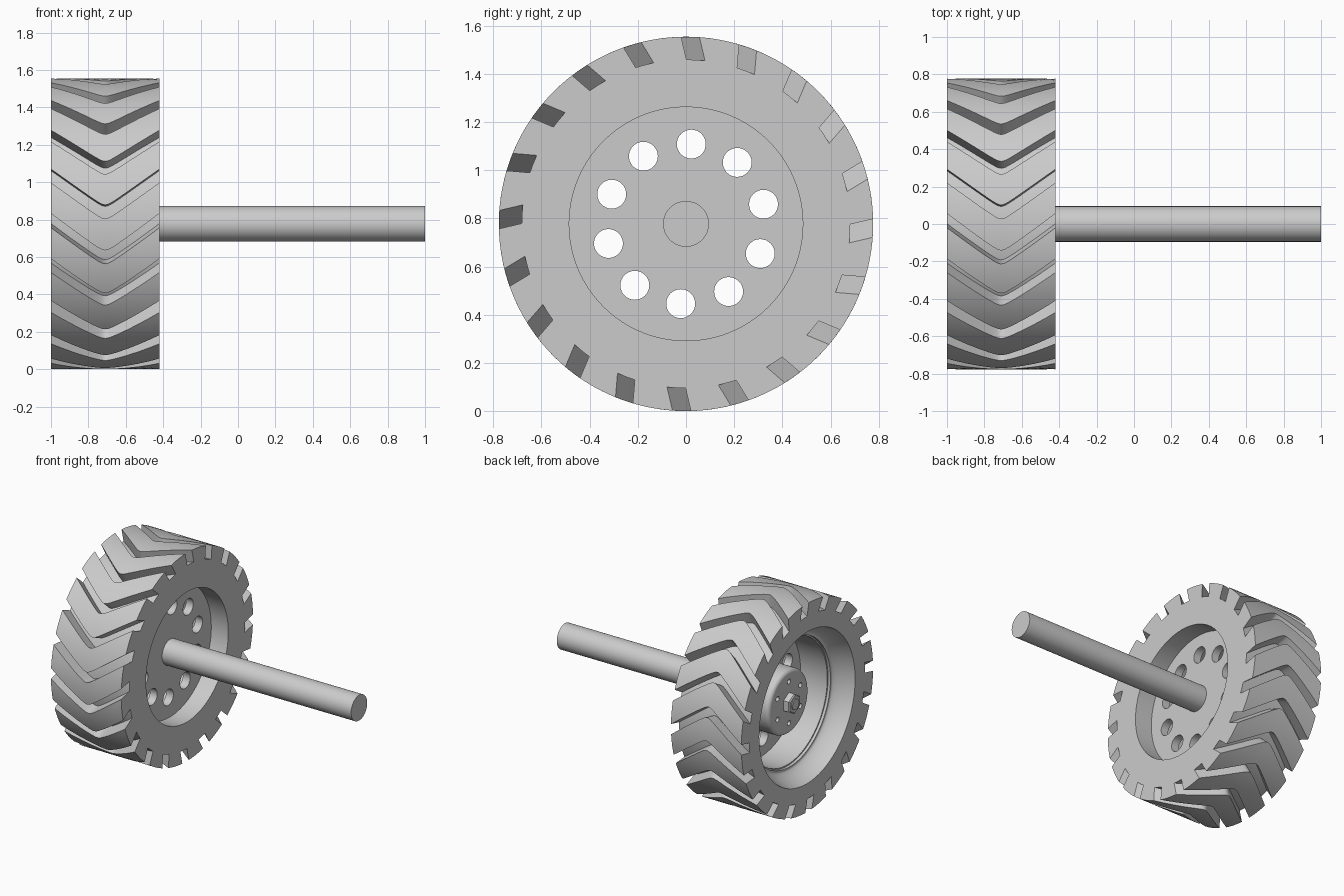
import bpy, bmesh, math
from math import sin, cos, pi, radians, asin

if "Cube" in bpy.data.objects:
    bpy.data.objects.remove(bpy.data.objects["Cube"], do_unlink=True)

R_OUT, R_BASE = 0.777, 0.682          # tread top and groove floor
X_OUT, X_IN = -1.0, -0.42             # tyre side walls
X_MID, HALF = -0.71, 0.29
SEG, LUGS = 120, 20

grey = bpy.data.materials.new("light grey")
grey.use_nodes = True
grey.diffuse_color = (0.6, 0.6, 0.6, 1)
grey.node_tree.nodes["Principled BSDF"].inputs["Base Color"].default_value = grey.diffuse_color


def polar(x, r, a):
    """Point around the axle; angle runs from the top towards the back."""
    return (x, r * sin(a), R_OUT + r * cos(a))


def lathe(bm, profile, segments=SEG, closed=False, phase=0.0):
    """Revolve an (x, radius) profile; an open profile gets flat end caps."""
    rings = [[bm.verts.new(polar(x, r, phase + 2 * pi * i / segments)) for i in range(segments)]
             for x, r in profile]
    pairs = list(zip(rings, rings[1:]))
    if closed:
        pairs.append((rings[-1], rings[0]))
    else:
        bm.faces.new(rings[0])
        bm.faces.new(rings[-1])
    for a, b in pairs:
        for i in range(segments):
            j = (i + 1) % segments
            bm.faces.new((a[i], a[j], b[j], b[i]))


def finish(name, bm):
    bmesh.ops.recalc_face_normals(bm, faces=bm.faces)
    mesh = bpy.data.meshes.new(name)
    bm.to_mesh(mesh)
    bm.free()
    obj = bpy.data.objects.new(name, mesh)
    bpy.context.collection.objects.link(obj)
    mesh.materials.append(grey)
    return obj


def turned(name, profile, **options):
    bm = bmesh.new()
    lathe(bm, profile, **options)
    return finish(name, bm)


def drill(target, count, ring, radius, x0, x1, phase):
    """Cut a circle of holes parallel to the axle."""
    bm = bmesh.new()
    for k in range(count):
        a = phase + 2 * pi * k / count
        rims = []
        for x in (x0, x1):
            _, cy, cz = polar(x, ring, a)
            rims.append([bm.verts.new((x, cy + radius * sin(t), cz + radius * cos(t)))
                         for t in (2 * pi * i / 32 for i in range(32))])
            bm.faces.new(rims[-1])
        for i in range(32):
            j = (i + 1) % 32
            bm.faces.new((rims[0][i], rims[0][j], rims[1][j], rims[1][i]))
    cutter = finish("hole_cutter", bm)
    cutter.hide_render = True
    mod = target.modifiers.new("holes", 'BOOLEAN')
    mod.operation, mod.solver, mod.object = 'DIFFERENCE', 'EXACT', cutter
    bpy.context.view_layer.objects.active = target
    bpy.ops.object.modifier_apply(modifier=mod.name)
    bpy.data.objects.remove(cutter, do_unlink=True)


def groove_angle(apex, u, r, side):
    """Angle of a straight-walled chevron groove wall at radius r."""
    sweep = 0.73 * max(0.0, math.sqrt(u * u + 0.0006) - 0.0245)
    return apex + asin((sweep + side * 0.037) / r)


def add_lug(bm, apex, steps=6):
    """One chevron tread block between two neighbouring grooves."""
    pitch = 2 * pi / LUGS
    half = [0.0, 0.01, 0.022, 0.04, 0.07, 0.12, 0.18, 0.24, HALF]
    us = [-u for u in reversed(half[1:])] + half
    grid = {}
    for i, u in enumerate(us):
        for r in (R_BASE - 0.002, R_OUT):
            a = groove_angle(apex, u, r, 1)
            b = groove_angle(apex + pitch, u, r, -1)
            grid[i, r == R_OUT] = [bm.verts.new(polar(X_MID + u, r, a + (b - a) * j / steps))
                                   for j in range(steps + 1)]
    for i in range(len(us) - 1):
        lo, lo2, hi, hi2 = grid[i, False], grid[i + 1, False], grid[i, True], grid[i + 1, True]
        for j in range(steps):
            bm.faces.new((hi[j], hi[j + 1], hi2[j + 1], hi2[j]))
            bm.faces.new((lo[j], lo2[j], lo2[j + 1], lo[j + 1]))
        for j in (0, steps):
            bm.faces.new((lo[j], hi[j], hi2[j], lo2[j]))
    for i in (0, len(us) - 1):
        for j in range(steps):
            lo, hi = grid[i, False], grid[i, True]
            bm.faces.new((lo[j], lo[j + 1], hi[j + 1], hi[j]))


# Tyre: carcass with flared outer rim, plain inner recess, and chevron lugs
flare = [(X_OUT + 0.14 * sin(t), 0.49 + 0.075 * (1 - sin(t)) ** 0.5 * cos(t) ** 0.5)
         for t in (pi / 2 * i / 10 for i in range(10))] + [(-0.86, 0.49)]
profile = [(X_IN, R_BASE), (X_OUT, R_BASE)] + flare
profile += [(-0.86, 0.475), (-0.84, 0.475), (-0.84, 0.465), (-0.59, 0.465), (-0.59, 0.485), (X_IN, 0.485)]
bm = bmesh.new()
lathe(bm, profile, closed=True)
for k in range(LUGS):
    add_lug(bm, radians(1.5 - 14.7) + 2 * pi * k / LUGS)
tyre = finish("tyre", bm)

# Wheel disc with ten round holes
disc = turned("wheel_disc", [(-0.62, 0.487), (-0.56, 0.487)])
drill(disc, 10, 0.332, 0.06, -0.7, -0.5, radians(3.8))

# Hub drum with a rounded edge and six bolt holes
edge = [(-0.82 - 0.03 * sin(t), 0.208 + 0.03 * cos(t)) for t in (pi / 2 * i / 6 for i in range(7))]
hub = turned("hub", [(-0.60, 0.238)] + edge, segments=64)
drill(hub, 6, 0.155, 0.018, -0.9, -0.8, 0.0)

# Centre nut with a short stud
nut = turned("hub_nut", [(-0.84, 0.075), (-0.893, 0.075), (-0.9, 0.066)], segments=6)
stud = turned("stud", [(-0.89, 0.04), (-0.907, 0.04)], segments=32)

# Axle
axle = turned("axle", [(-0.57, 0.095), (1.0, 0.095)], segments=64)

# Smooth shading with sharp edges kept
bpy.ops.object.select_all(action='DESELECT')
for obj in (tyre, disc, hub, nut, stud, axle):
    obj.select_set(True)
bpy.context.view_layer.objects.active = tyre
bpy.ops.object.shade_smooth_by_angle(angle=radians(30))
